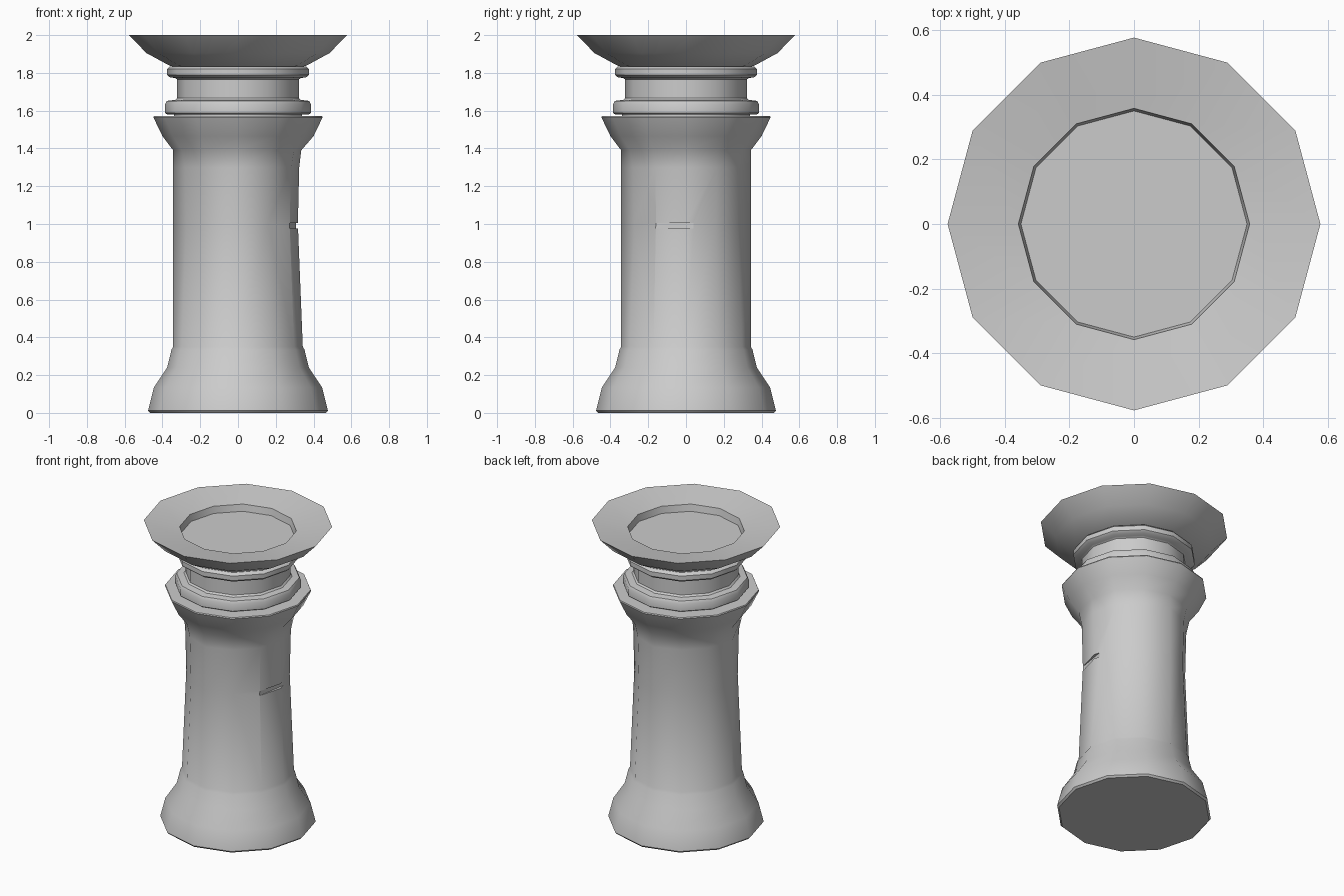
import bpy, bmesh, math
from mathutils import Vector

if "Cube" in bpy.data.objects:
    bpy.data.objects.remove(bpy.data.objects["Cube"])

SIDES = 12


def lathe(name, profile, warp=None):
    """Revolve (radius, z) points into a capped 12-sided solid."""
    bm = bmesh.new()
    rings = []
    for row, (r, z) in enumerate(profile):
        ring = []
        for i in range(SIDES):
            a = math.tau * i / SIDES
            rr = warp(row, i, r) if warp else r
            ring.append(bm.verts.new((rr * math.cos(a), rr * math.sin(a), z)))
        rings.append(ring)
    for lo, hi in zip(rings, rings[1:]):
        for i in range(SIDES):
            j = (i + 1) % SIDES
            bm.faces.new((lo[i], lo[j], hi[j], hi[i]))
    bm.faces.new(list(reversed(rings[0])))
    bm.faces.new(rings[-1])
    bmesh.ops.recalc_face_normals(bm, faces=bm.faces)
    mesh = bpy.data.meshes.new(name)
    bm.to_mesh(mesh)
    bm.free()
    obj = bpy.data.objects.new(name, mesh)
    bpy.context.collection.objects.link(obj)
    return obj


def smooth(obj):
    bpy.ops.object.select_all(action='DESELECT')
    obj.select_set(True)
    bpy.context.view_layer.objects.active = obj
    bpy.ops.object.shade_smooth_by_angle(angle=math.radians(40))


# Base, worn shaft and flared capital
column_profile = [
    (0.465, 0.0), (0.476, 0.012), (0.473, 0.025), (0.445, 0.135),
    (0.375, 0.24), (0.352, 0.335), (0.343, 0.35),
    (0.317, 1.0), (0.324, 1.30), (0.343, 1.39),
    (0.40, 1.465), (0.448, 1.565), (0.445, 1.572), (0.34, 1.572),
]


def wear(row, i, r):
    # three sides keep the full shaft radius, the rest are worn at the waist
    if row in (7, 8) and i in (3, 6, 9):
        return 0.343
    if row == 9 and i == 0:
        return 0.335
    return r


column = lathe("column", column_profile, wear)

# Shallow chip across the right side of the shaft
a, b = Vector((0.272, -0.17, 0.99)), Vector((0.312, 0.07, 0.99))
along = (b - a).normalized()
outward = Vector((along.y, -along.x, 0))
bpy.ops.mesh.primitive_cube_add(size=1, location=(a + b) / 2 + outward * 0.05)
chip = bpy.context.object
chip.name = "chip_cutter"
chip.scale = (0.25, 0.10, 0.03)
chip.rotation_euler.z = math.atan2(along.y, along.x)
chip.hide_render = True
chip.display_type = 'WIRE'
chip.hide_set(True)
cut = column.modifiers.new("chip", 'BOOLEAN')
cut.operation = 'DIFFERENCE'
cut.object = chip

# Neck with its two rounded collars
neck = lathe("neck", [
    (0.34, 1.572), (0.34, 1.58), (0.375, 1.58), (0.386, 1.588),
    (0.386, 1.635), (0.376, 1.652), (0.332, 1.657), (0.322, 1.668),
    (0.322, 1.765), (0.332, 1.773), (0.36, 1.776), (0.376, 1.79),
    (0.376, 1.82), (0.362, 1.833), (0.34, 1.835),
])

# Flared top with a shallow recess
bowl = lathe("bowl", [
    (0.34, 1.833), (0.362, 1.838), (0.485, 1.905), (0.577, 2.0),
    (0.358, 1.965), (0.35, 1.92),
])

for part in (column, neck, bowl):
    smooth(part)
